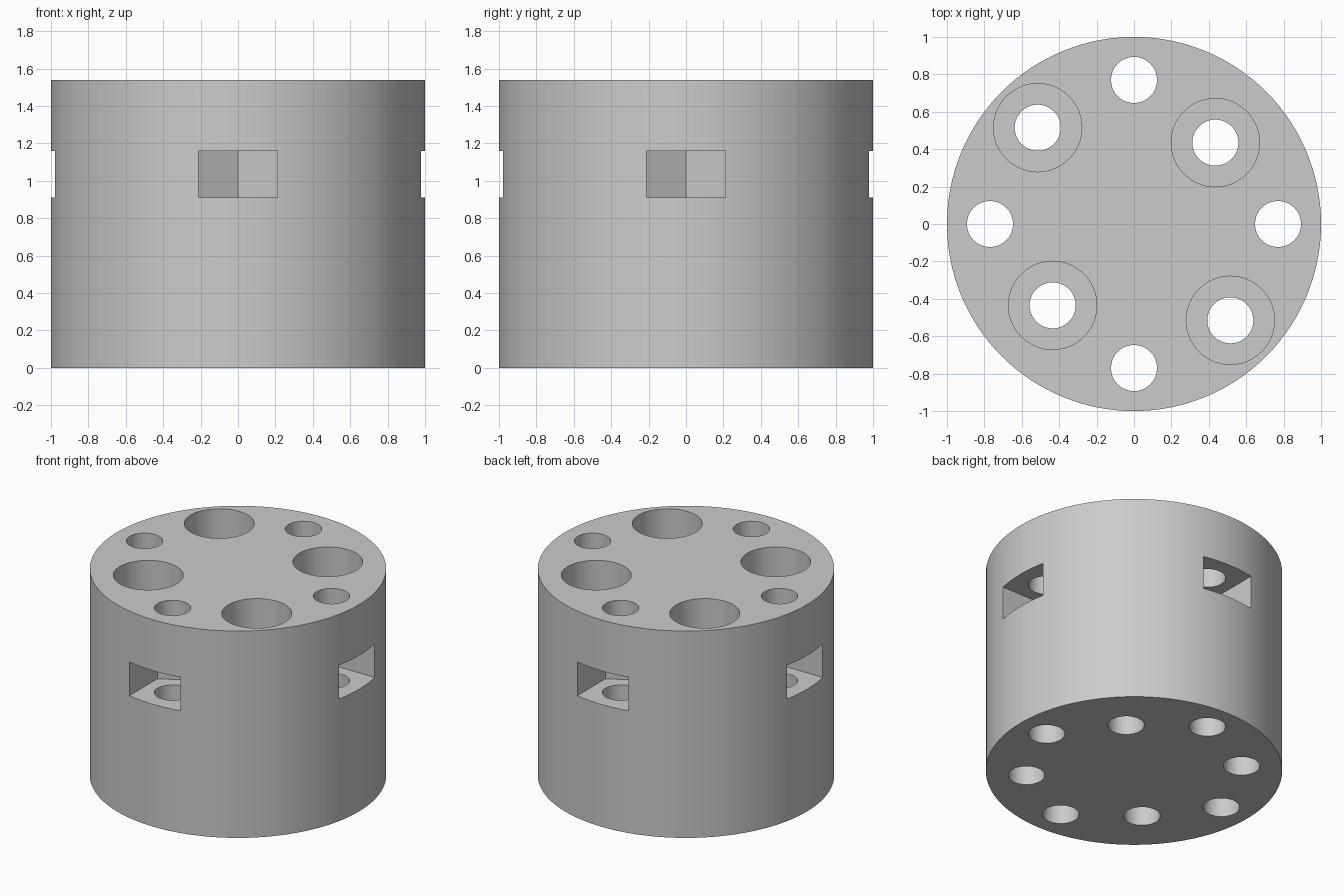
import bpy
import math

cube = bpy.data.objects.get("Cube")
if cube:
    bpy.data.objects.remove(cube, do_unlink=True)

HEIGHT = 1.54
HOLE_R = 0.123
SLOT_LOW, SLOT_HIGH = 0.91, 1.16
BORE_FLOOR = 0.25

grey = bpy.data.materials.new("light grey")
grey.use_nodes = True
colour = (0.6, 0.6, 0.6, 1)
grey.diffuse_color = colour
grey.node_tree.nodes["Principled BSDF"].inputs["Base Color"].default_value = colour


def prism(name, points, low, high):
    """Solid with the given outline between two heights."""
    n = len(points)
    verts = [(x, y, z) for z in (low, high) for x, y in points]
    faces = [tuple(reversed(range(n))), tuple(range(n, 2 * n))]
    faces += [(i, (i + 1) % n, n + (i + 1) % n, n + i) for i in range(n)]
    mesh = bpy.data.meshes.new(name)
    mesh.from_pydata(verts, [], faces)
    mesh.materials.append(grey)
    obj = bpy.data.objects.new(name, mesh)
    bpy.context.collection.objects.link(obj)
    return obj


def disc(radius, centre=(0, 0), sides=64):
    turns = [math.tau * i / sides for i in range(sides)]
    return [(centre[0] + radius * math.cos(t), centre[1] + radius * math.sin(t)) for t in turns]


def turned(points, angle):
    c, s = math.cos(angle), math.sin(angle)
    return [(x * c - y * s, x * s + y * c) for x, y in points]


body = prism("mount_body", disc(1, sides=128), 0, HEIGHT)


def cut(outline, low, high):
    """Cut a prism out of the body."""
    cutter = prism("cutter", outline, low, high)
    cutter.hide_render = True
    mod = body.modifiers.new("cut", "BOOLEAN")
    mod.operation = "DIFFERENCE"
    mod.solver = "EXACT"
    mod.object = cutter
    bpy.context.view_layer.objects.active = body
    bpy.ops.object.modifier_apply(modifier=mod.name)
    bpy.data.objects.remove(cutter, do_unlink=True)


# Nut slot outline: open at the rim, ending in half a hexagon
slot = [(-0.21, -1.2), (0.21, -1.2), (0.21, -0.649), (0, -0.528), (-0.21, -0.649)]

for i in range(4):
    angle = i * math.pi / 2
    # Nut slot and the bolt hole passing through it
    cut(turned(slot, angle), SLOT_LOW, SLOT_HIGH)
    cut(turned(disc(HOLE_R, (0, -0.77)), angle), -0.1, HEIGHT + 0.1)
    # Counterbored screw hole, alternating between two bolt circles
    offset = 0.515 if i % 2 == 0 else 0.435
    centre = (offset, -offset)
    cut(turned(disc(HOLE_R, centre), angle), -0.1, HEIGHT + 0.1)
    cut(turned(disc(0.236, centre), angle), BORE_FLOOR, HEIGHT + 0.1)

# Smooth round walls, sharp rims
bpy.ops.object.select_all(action="DESELECT")
body.select_set(True)
bpy.context.view_layer.objects.active = body
bpy.ops.object.shade_smooth_by_angle(angle=math.radians(30))
